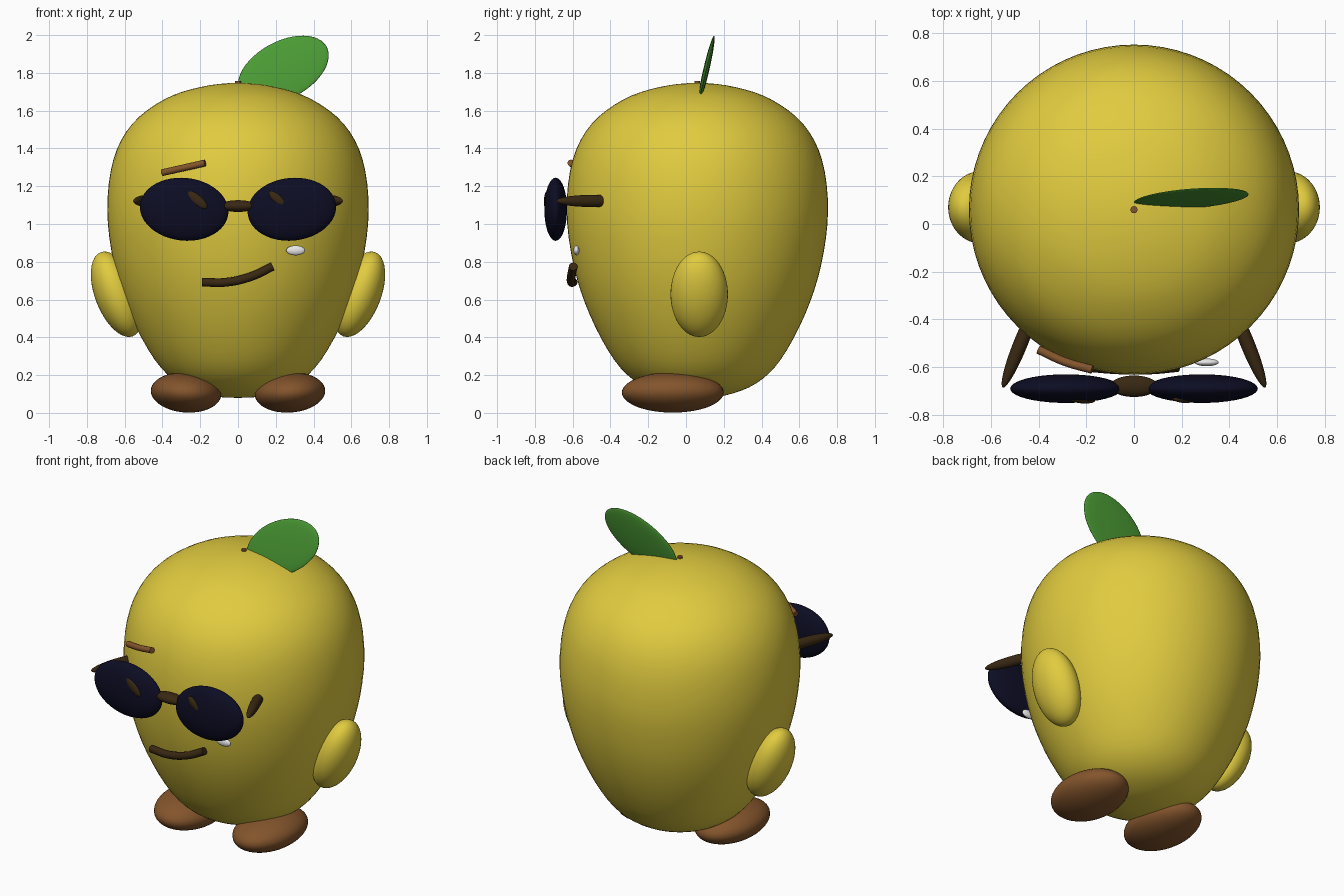
import bpy, bmesh
from math import radians, sin, cos, pi
from mathutils import Matrix, Vector

cube = bpy.data.objects.get("Cube")
if cube:
    bpy.data.objects.remove(cube, do_unlink=True)


def material(name, r, g, b):
    m = bpy.data.materials.new(name)
    m.use_nodes = True
    m.diffuse_color = (r, g, b, 1)
    m.node_tree.nodes["Principled BSDF"].inputs["Base Color"].default_value = (r, g, b, 1)
    return m


yellow = material("fruit yellow", 0.75, 0.6, 0.05)
green = material("leaf green", 0.07, 0.33, 0.035)
brown = material("shoe brown", 0.23, 0.09, 0.025)
dark = material("dark brown", 0.04, 0.021, 0.006)
navy = material("lens navy", 0.004, 0.004, 0.018)
white = material("shine white", 0.8, 0.8, 0.8)


def finish(bm, name, mat):
    bmesh.ops.recalc_face_normals(bm, faces=bm.faces)
    for f in bm.faces:
        f.smooth = True
    mesh = bpy.data.meshes.new(name)
    bm.to_mesh(mesh)
    bm.free()
    mesh.materials.append(mat)
    obj = bpy.data.objects.new(name, mesh)
    bpy.context.collection.objects.link(obj)
    return obj


def ellipsoid(name, mat, centre, size, turn_x=0, turn_y=0, turn_z=0):
    """Sphere scaled to half sizes, turned about y, then x, then z."""
    rot = (Matrix.Rotation(radians(turn_z), 4, 'Z')
           @ Matrix.Rotation(radians(turn_x), 4, 'X')
           @ Matrix.Rotation(radians(turn_y), 4, 'Y'))
    bm = bmesh.new()
    bmesh.ops.create_uvsphere(
        bm, u_segments=40, v_segments=24, radius=1,
        matrix=Matrix.Translation(centre) @ rot @ Matrix.Diagonal((*size, 1)))
    return finish(bm, name, mat)


def tube(name, mat, points, radius):
    """Round bar with flat ends through a few points."""
    curve = bpy.data.curves.new(name, 'CURVE')
    curve.dimensions = '3D'
    curve.bevel_depth = radius
    curve.bevel_resolution = 4
    curve.use_fill_caps = True
    spline = curve.splines.new('BEZIER')
    spline.bezier_points.add(len(points) - 1)
    for bp, p in zip(spline.bezier_points, points):
        bp.co = p
        bp.handle_left_type = bp.handle_right_type = 'AUTO'
    obj = bpy.data.objects.new(name, curve)
    bpy.context.collection.objects.link(obj)
    # Turn the curve into a mesh
    bpy.ops.object.select_all(action='DESELECT')
    obj.select_set(True)
    bpy.context.view_layer.objects.active = obj
    bpy.ops.object.convert(target='MESH')
    obj = bpy.context.view_layer.objects.active
    obj.data.materials.clear()
    obj.data.materials.append(mat)
    bpy.ops.object.shade_smooth_by_angle(angle=radians(40))


def catmull(a, b, c, d, t):
    return 0.5 * (2 * b + (c - a) * t + (2 * a - 5 * b + 4 * c - d) * t * t
                  + (3 * b - a - 3 * c + d) * t ** 3)


# Fruit body: smooth profile turned about the vertical axis
profile = [Vector(p) for p in [
    (0, 0.08), (0.15, 0.093), (0.31, 0.155), (0.44, 0.28), (0.57, 0.52),
    (0.655, 0.78), (0.692, 1.07), (0.66, 1.34), (0.56, 1.53),
    (0.39, 1.66), (0.2, 1.725), (0, 1.747)]]
mirror_end = lambda p: Vector((-p.x, p.y))
ctrl = [mirror_end(profile[1])] + profile + [mirror_end(profile[-2])]
rings = []
for i in range(1, len(ctrl) - 2):
    rings += [catmull(*ctrl[i - 1:i + 3], k / 4) for k in range(4)]
rings.append(profile[-1])
bm = bmesh.new()
verts = [bm.verts.new((p.x, 0.06, p.y)) for p in rings]
edges = [bm.edges.new(pair) for pair in zip(verts, verts[1:])]
bmesh.ops.spin(bm, geom=verts + edges, cent=(0, 0.06, 0), axis=(0, 0, 1),
               angle=2 * pi, steps=72)
bmesh.ops.remove_doubles(bm, verts=bm.verts, dist=0.0005)
finish(bm, "body", yellow)

# Paired parts
for side, s in (("left", 1), ("right", -1)):
    ellipsoid(side + "_arm", yellow, (s * 0.642, 0.07, 0.628), (0.115, 0.152, 0.238), turn_y=s * 21)
    ellipsoid(side + "_foot", brown, (s * 0.275, -0.07, 0.108), (0.187, 0.27, 0.106), turn_y=s * -4)
    ellipsoid(side + "_lens", navy, (s * 0.285, -0.69, 1.078), (0.235, 0.06, 0.166), turn_y=s * -6)
    ellipsoid(side + "_temple", dark, (s * 0.475, -0.5, 1.122), (0.03, 0.2, 0.032), turn_z=s * 22)

# Glasses bridge and glints on the lenses
ellipsoid("bridge", dark, (0, -0.68, 1.095), (0.1, 0.045, 0.031))
ellipsoid("right_glint", dark, (-0.217, -0.738, 1.127), (0.066, 0.014, 0.027), turn_y=40, turn_z=-4)
ellipsoid("left_glint", dark, (0.208, -0.736, 1.133), (0.055, 0.014, 0.024), turn_y=40, turn_z=-4)

# Face details
tube("eyebrow", brown, [(-0.4, -0.527, 1.272), (-0.29, -0.577, 1.297), (-0.175, -0.61, 1.323)], 0.018)
tube("mouth", dark, [(-0.19, -0.597, 0.692), (-0.06, -0.607, 0.692),
                     (0.07, -0.607, 0.722), (0.183, -0.597, 0.775)], 0.023)
ellipsoid("cheek_shine", white, (0.305, -0.58, 0.86), (0.05, 0.016, 0.026))

# Stem and leaf
tube("stem", brown, [(0, 0.06, 1.68), (0, 0.06, 1.757)], 0.015)
ellipsoid("leaf", green, (0.24, 0.107, 1.815), (0.262, 0.016, 0.155), turn_x=-13, turn_y=-29.5)
